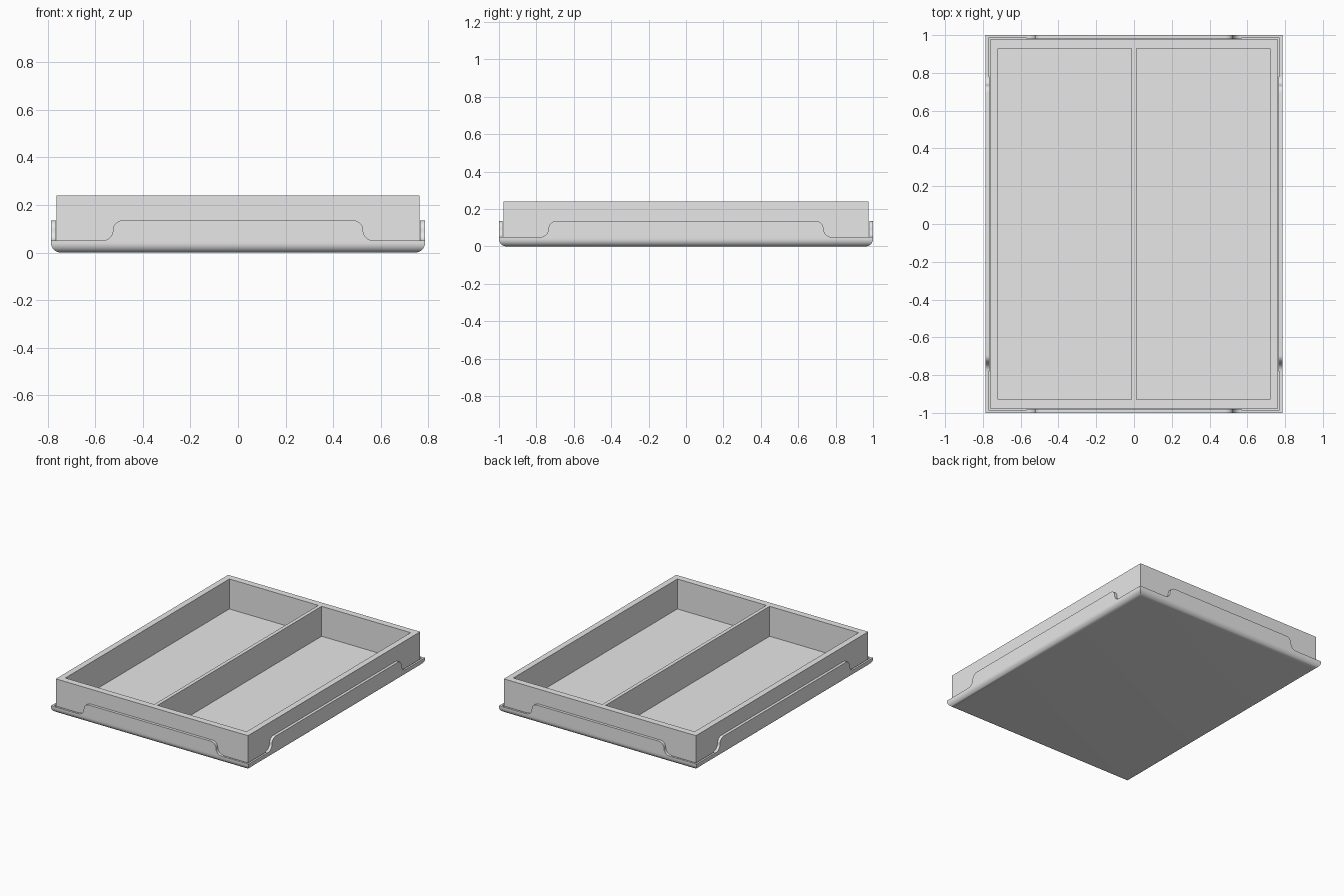
import bpy, bmesh, math
from mathutils import Matrix, Vector

old = bpy.data.objects.get("Cube")
if old:
    bpy.data.objects.remove(old, do_unlink=True)

grey = bpy.data.materials.new("light grey")
grey.use_nodes = True
grey.diffuse_color = (0.8, 0.8, 0.8, 1)
grey.node_tree.nodes["Principled BSDF"].inputs["Base Color"].default_value = (0.8, 0.8, 0.8, 1)

TRAY_X, TRAY_Y, LIP, SHEET = 0.785, 1.0, 0.05, 0.02
BOX_X, BOX_Y, TOP, FLOOR = 0.763, 0.977, 0.24, 0.025


def finish(bm, name):
    bmesh.ops.recalc_face_normals(bm, faces=bm.faces)
    mesh = bpy.data.meshes.new(name)
    bm.to_mesh(mesh)
    bm.free()
    mesh.materials.append(grey)
    ob = bpy.data.objects.new(name, mesh)
    bpy.context.collection.objects.link(ob)
    return ob


def block(lo, hi):
    lo, hi = Vector(lo), Vector(hi)
    bm = bmesh.new()
    bmesh.ops.create_cube(bm, size=1)
    for v in bm.verts:
        v.co = (lo + hi) / 2 + v.co * (hi - lo)
    return bm


def activate(ob):
    bpy.ops.object.select_all(action='DESELECT')
    ob.select_set(True)
    bpy.context.view_layer.objects.active = ob


def smooth(ob):
    activate(ob)
    bpy.ops.object.shade_smooth_by_angle(angle=math.radians(35))


def cut(ob, cutter):
    cutter.hide_render = True
    mod = ob.modifiers.new("cut", 'BOOLEAN')
    mod.operation, mod.solver, mod.object = 'DIFFERENCE', 'EXACT', cutter
    activate(ob)
    bpy.ops.object.modifier_apply(modifier=mod.name)
    bpy.data.objects.remove(cutter, do_unlink=True)


# Shallow outer tray: rounded bottom edges, sunken top
bm = block((-TRAY_X, -TRAY_Y, 0), (TRAY_X, TRAY_Y, LIP))
top = max(bm.faces, key=lambda f: f.calc_center_median().z)
bmesh.ops.inset_region(bm, faces=[top], thickness=SHEET)
inner = [v for v in top.verts]
well = bmesh.ops.extrude_face_region(bm, geom=[top])
if top.is_valid:
    bmesh.ops.delete(bm, geom=[top], context='FACES_ONLY')
for v in well["geom"]:
    if isinstance(v, bmesh.types.BMVert):
        v.co.z = SHEET / 2
rim = [e for e in bm.edges if all(v.co.z < 0.001 for v in e.verts)]
bmesh.ops.bevel(bm, geom=rim, offset=0.04, segments=8, profile=0.5, affect='EDGES')
smooth(finish(bm, "outer_tray"))


# Raised flaps with S-shaped ends standing on the tray lip
def flap(name, reach, bend, turn):
    r, low_r, steps = 0.04, 0.045, 8
    half = []
    for i in range(steps + 1):
        a = math.pi / 2 * (1 - i / steps)
        half.append((bend - r + r * math.cos(a), LIP + low_r + r * math.sin(a)))
    for i in range(1, steps + 1):
        a = math.pi / 2 * i / steps
        half.append((bend + low_r * (1 - math.cos(a)), LIP + low_r * (1 - math.sin(a))))
    outline = half + [(-u, z) for u, z in reversed(half)]
    bm = bmesh.new()
    face = bm.faces.new([bm.verts.new((u, -reach, z)) for u, z in outline])
    ext = bmesh.ops.extrude_face_region(bm, geom=[face])
    moved = [v for v in ext["geom"] if isinstance(v, bmesh.types.BMVert)]
    bmesh.ops.translate(bm, verts=moved, vec=(0, SHEET, 0))
    bm.transform(Matrix.Rotation(turn, 4, 'Z'))
    smooth(finish(bm, name))


for i, (name, reach, bend) in enumerate([
        ("front_flap", TRAY_Y, 0.525), ("left_flap", TRAY_X, 0.735),
        ("back_flap", TRAY_Y, 0.525), ("right_flap", TRAY_X, 0.735)]):
    flap(name, reach, bend, i * math.pi / 2)

# Inner box with two long compartments and a thin divider
box = finish(block((-BOX_X, -BOX_Y, SHEET / 2), (BOX_X, BOX_Y, TOP)), "divided_box")
for x0, x1 in ((-0.72, -0.013), (0.013, 0.72)):
    cut(box, finish(block((x0, -0.93, FLOOR), (x1, 0.93, TOP + 0.1)), "pocket_cutter"))

# Three shallow round holes in each long side
for side in (-1, 1):
    for y in (-0.715, 0, 0.715):
        bm = bmesh.new()
        bmesh.ops.create_cone(bm, cap_ends=True, segments=24, radius1=0.015, radius2=0.015, depth=0.05)
        bm.transform(Matrix.Translation((side * BOX_X, y, 0.19)) @ Matrix.Rotation(math.pi / 2, 4, 'Y'))
        cut(box, finish(bm, "hole_cutter"))
smooth(box)
